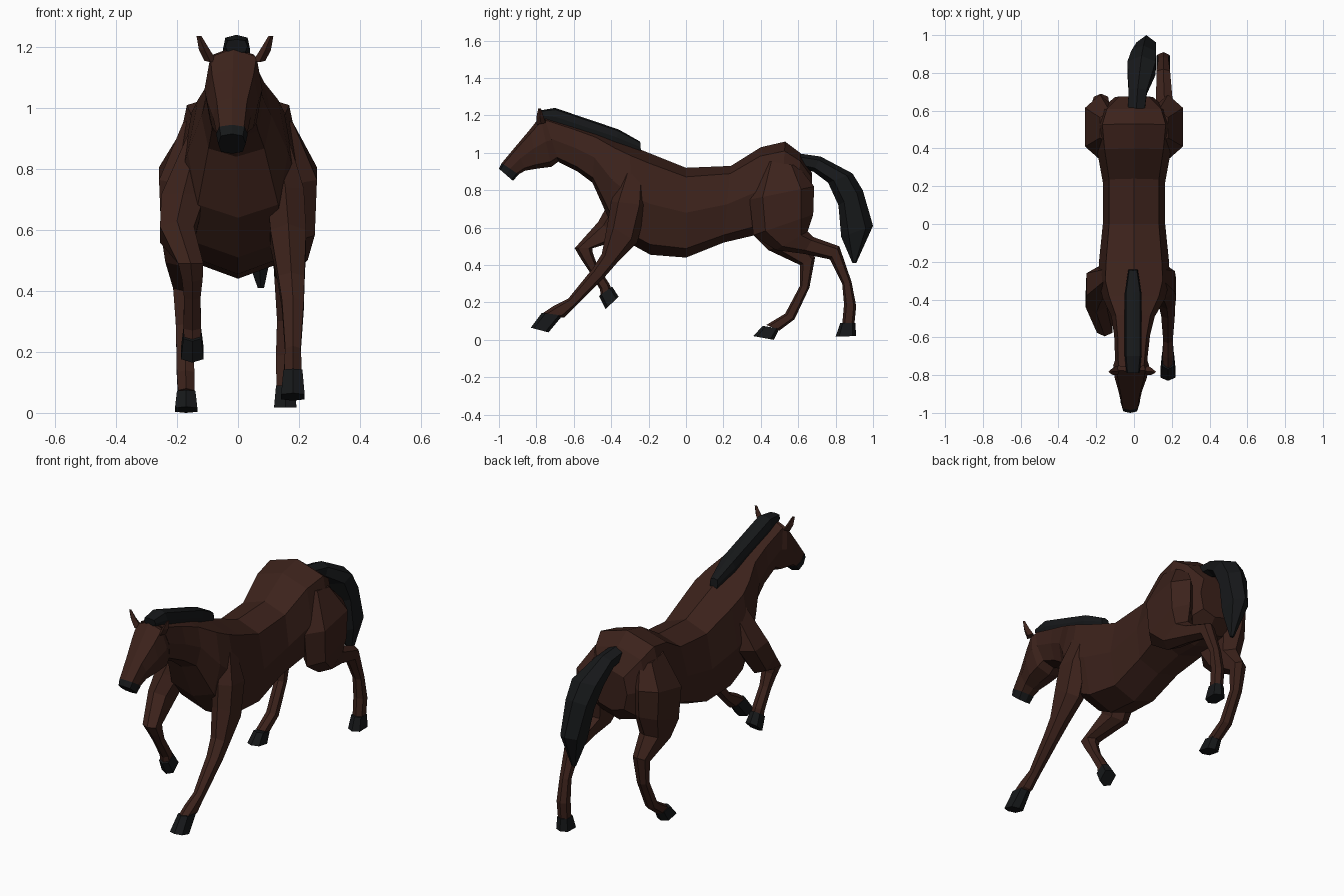
import bpy, bmesh, math


def material(name, rgb):
    m = bpy.data.materials.new(name)
    m.diffuse_color = (*rgb, 1)
    return m


COAT = material("bay_coat", (0.045, 0.016, 0.011))
DARK = material("dark_hair", (0.008, 0.009, 0.010))


def power(v, k):
    return math.copysign(abs(v) ** k, v) if abs(v) > 1e-6 else 0.0


def loft(name, sections, mat, sides=6, k=0.75):
    """Loft rings; each section = (y, z) of one edge, (y, z) of the opposite edge, x centre, half width."""
    bm = bmesh.new()
    rings = []
    for ya, za, yb, zb, x, w in sections:
        ring = []
        for i in range(sides):
            a = 2 * math.pi * i / sides
            c, s = power(math.cos(a), k), power(math.sin(a), k)
            ring.append(bm.verts.new((x + w * s,
                                      (ya + yb) / 2 + c * (ya - yb) / 2,
                                      (za + zb) / 2 + c * (za - zb) / 2)))
        rings.append(ring)
    for r, q in zip(rings, rings[1:]):
        for i in range(sides):
            j = (i + 1) % sides
            bm.faces.new((r[i], r[j], q[j], q[i]))
    bm.faces.new(rings[0][::-1])
    bm.faces.new(rings[-1])
    bmesh.ops.recalc_face_normals(bm, faces=bm.faces)
    mesh = bpy.data.meshes.new(name)
    bm.to_mesh(mesh)
    bm.free()
    mesh.materials.append(mat)
    obj = bpy.data.objects.new(name, mesh)
    bpy.context.collection.objects.link(obj)
    return obj


# Trunk and neck, rump to poll
loft("body", [
    (0.675, 0.89, 0.67, 0.66, 0, 0.10),
    (0.61, 1.00, 0.60, 0.58, 0, 0.18),
    (0.53, 1.06, 0.50, 0.56, 0, 0.21),
    (0.40, 1.03, 0.37, 0.56, 0, 0.195),
    (0.24, 0.93, 0.20, 0.52, 0, 0.165),
    (0.00, 0.92, 0.00, 0.44, 0, 0.165),
    (-0.20, 1.00, -0.19, 0.455, 0, 0.185),
    (-0.30, 1.04, -0.29, 0.51, 0, 0.19),
    (-0.38, 1.07, -0.41, 0.64, 0, 0.165),
    (-0.48, 1.11, -0.50, 0.84, -0.005, 0.115),
    (-0.60, 1.15, -0.58, 0.90, -0.01, 0.095),
    (-0.76, 1.20, -0.68, 0.95, -0.015, 0.085),
], COAT, 8, 0.65)

# Head
loft("head", [
    (-0.72, 1.18, -0.66, 0.97, -0.015, 0.075),
    (-0.78, 1.195, -0.72, 0.925, -0.015, 0.095),
    (-0.83, 1.13, -0.80, 0.915, -0.017, 0.085),
    (-0.91, 1.035, -0.86, 0.905, -0.02, 0.062),
    (-0.985, 0.945, -0.895, 0.885, -0.02, 0.05),
], COAT, 8, 0.65)
loft("muzzle", [
    (-0.985, 0.945, -0.895, 0.885, -0.02, 0.052),
    (-1.0, 0.915, -0.925, 0.85, -0.02, 0.045),
], DARK, 8, 0.65)
for side, s in (("left", -1), ("right", 1)):
    loft("ear_" + side, [
        (-0.80, 1.15, -0.75, 1.16, -0.01 + s * 0.08, 0.02),
        (-0.80, 1.19, -0.76, 1.19, -0.01 + s * 0.10, 0.018),
        (-0.79, 1.236, -0.775, 1.236, -0.01 + s * 0.118, 0.008),
    ], COAT, 4)

# Mane and tail
loft("mane", [
    (-0.79, 1.225, -0.78, 1.18, -0.005, 0.036),
    (-0.70, 1.24, -0.68, 1.14, -0.005, 0.045),
    (-0.36, 1.125, -0.38, 1.04, -0.005, 0.045),
    (-0.245, 1.06, -0.24, 1.00, -0.005, 0.025),
], DARK, 8, 0.6)
loft("tail", [
    (0.58, 1.00, 0.60, 0.92, 0.01, 0.05),
    (0.72, 0.98, 0.68, 0.90, 0.02, 0.055),
    (0.89, 0.89, 0.76, 0.84, 0.04, 0.085),
    (0.945, 0.80, 0.815, 0.72, 0.05, 0.075),
    (1.00, 0.61, 0.83, 0.55, 0.065, 0.06),
    (0.91, 0.41, 0.89, 0.41, 0.075, 0.012),
], DARK, 6, 0.9)

# Front legs: right reaching forward, left folded
loft("front_leg_right", [
    (-0.32, 0.95, -0.22, 0.86, 0.12, 0.04),
    (-0.40, 0.74, -0.21, 0.72, 0.155, 0.068),
    (-0.42, 0.62, -0.26, 0.52, 0.165, 0.065),
    (-0.45, 0.46, -0.37, 0.41, 0.175, 0.048),
    (-0.50, 0.38, -0.44, 0.33, 0.18, 0.04),
    (-0.63, 0.22, -0.59, 0.18, 0.18, 0.028),
    (-0.71, 0.18, -0.65, 0.12, 0.18, 0.032),
    (-0.77, 0.14, -0.67, 0.12, 0.18, 0.03),
], COAT)
loft("front_hoof_right", [
    (-0.77, 0.145, -0.66, 0.13, 0.18, 0.034),
    (-0.83, 0.065, -0.735, 0.04, 0.18, 0.042),
], DARK, 6, 0.6)
loft("front_leg_left", [
    (-0.32, 0.95, -0.22, 0.86, -0.12, 0.04),
    (-0.42, 0.72, -0.22, 0.70, -0.18, 0.08),
    (-0.47, 0.63, -0.33, 0.54, -0.20, 0.062),
    (-0.595, 0.49, -0.50, 0.49, -0.155, 0.046),
    (-0.56, 0.43, -0.50, 0.47, -0.15, 0.038),
    (-0.52, 0.37, -0.475, 0.40, -0.15, 0.03),
    (-0.46, 0.27, -0.41, 0.30, -0.15, 0.032),
    (-0.455, 0.23, -0.40, 0.275, -0.15, 0.03),
], COAT)
loft("front_hoof_left", [
    (-0.465, 0.235, -0.395, 0.285, -0.15, 0.032),
    (-0.43, 0.165, -0.36, 0.23, -0.15, 0.04),
], DARK, 6, 0.6)


# Hind legs share the thigh; right pushes back, left steps under
def thigh(s):
    return [
        (0.42, 0.96, 0.60, 0.93, s * 0.13, 0.055),
        (0.34, 0.75, 0.685, 0.82, s * 0.18, 0.088),
        (0.36, 0.56, 0.68, 0.67, s * 0.18, 0.08),
    ]


loft("hind_leg_right", thigh(1) + [
    (0.48, 0.48, 0.65, 0.58, 0.17, 0.065),
    (0.63, 0.46, 0.68, 0.55, 0.16, 0.048),
    (0.77, 0.43, 0.82, 0.50, 0.155, 0.04),
    (0.835, 0.30, 0.885, 0.31, 0.155, 0.03),
    (0.845, 0.19, 0.91, 0.18, 0.155, 0.034),
    (0.835, 0.08, 0.90, 0.08, 0.155, 0.032),
], COAT)
loft("hind_hoof_right", [
    (0.825, 0.09, 0.905, 0.09, 0.155, 0.033),
    (0.80, 0.018, 0.91, 0.02, 0.155, 0.04),
], DARK, 6, 0.6)
loft("hind_leg_left", thigh(-1) + [
    (0.44, 0.48, 0.63, 0.55, -0.18, 0.065),
    (0.61, 0.40, 0.69, 0.44, -0.175, 0.042),
    (0.61, 0.29, 0.66, 0.28, -0.175, 0.032),
    (0.53, 0.14, 0.58, 0.11, -0.172, 0.032),
    (0.43, 0.08, 0.50, 0.05, -0.17, 0.03),
], COAT)
loft("hind_hoof_left", [
    (0.41, 0.075, 0.50, 0.06, -0.17, 0.033),
    (0.36, 0.02, 0.47, 0.0, -0.17, 0.04),
], DARK, 6, 0.6)
